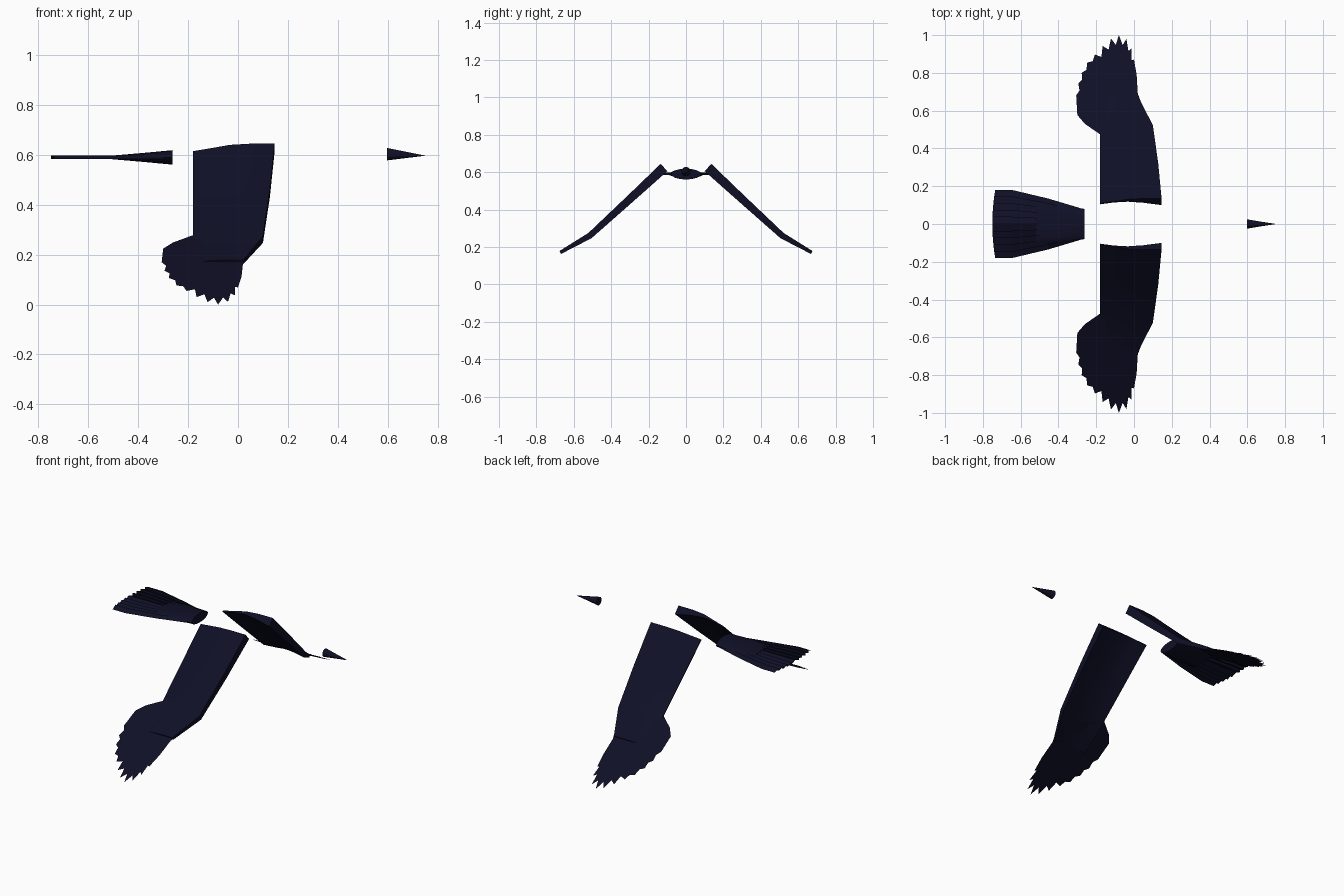
import bpy, bmesh, math
from mathutils import Vector

cube = bpy.data.objects.get("Cube")
if cube:
    bpy.data.objects.remove(cube, do_unlink=True)

navy = bpy.data.materials.new("midnight_navy")
navy.use_nodes = True
navy.diffuse_color = (0.005, 0.005, 0.02, 1)
bsdf = next(n for n in navy.node_tree.nodes if n.type == 'BSDF_PRINCIPLED')
bsdf.inputs["Base Color"].default_value = navy.diffuse_color


def finish(name, bm, smooth=True, fix=True):
    if fix:
        bmesh.ops.recalc_face_normals(bm, faces=bm.faces[:])
    mesh = bpy.data.meshes.new(name)
    bm.to_mesh(mesh)
    bm.free()
    mesh.materials.append(navy)
    obj = bpy.data.objects.new(name, mesh)
    bpy.context.collection.objects.link(obj)
    if smooth:
        bpy.ops.object.select_all(action='DESELECT')
        obj.select_set(True)
        bpy.context.view_layer.objects.active = obj
        bpy.ops.object.shade_smooth_by_angle(angle=math.radians(30))
    return obj


def loft(name, rings, closed=True):
    """Skin a list of equal-length point rows, capping both ends if closed."""
    bm = bmesh.new()
    rows = [[bm.verts.new(p) for p in ring] for ring in rings]
    n = len(rows[0])
    for a, b in zip(rows, rows[1:]):
        for i in range(n if closed else n - 1):
            j = (i + 1) % n
            bm.faces.new((a[i], b[i], b[j], a[j]))
    if closed:
        bm.faces.new(rows[0])
        bm.faces.new(rows[-1])
    return finish(name, bm, closed)


def ellipse(x, z, ry, rz, n=16):
    return [(x, ry * math.cos(2 * math.pi * i / n), z + rz * math.sin(2 * math.pi * i / n))
            for i in range(n)]


# Cambered wing section: (chord fraction from leading edge, height fraction)
SECTION = [(0, 0), (0, 1), (.3, 1), (.55, .88), (.78, .55), (1, .25),
           (1, .12), (.78, .4), (.55, .52), (.3, .36)]
# Wing stations: leading x, trailing x, lower y, lower z, thickness direction y and z
STATIONS = [(.146, -.18, .10, .605, .035, .04),
            (.128, -.18, .295, .432, .028, .032),
            (.10, -.18, .505, .247, .017, .028),
            (.022, -.20, .668, .163, .008, .016)]
# Feather tips around the wing end, from leading to trailing side
TIPS = [(0, .87), (-.012, .93), (-.04, .98), (-.08, 1), (-.122, .982), (-.166, .943),
        (-.207, .897), (-.247, .855), (-.277, .80), (-.295, .745), (-.306, .68)]


def wing(side, s):
    rings = [[(lead + (trail - lead) * f, s * (y + h * dy), z + h * dz) for f, h in SECTION]
             for lead, trail, y, z, dy, dz in STATIONS]
    loft(side + "_wing_arm", rings)

    # Flat fan of flight feathers with notches between the tips
    pivot = Vector((-.06, .6))
    outline = [Vector(p) for p in ((-.05, .53), (.07, .56), (.02, .69), (.014, .79))]
    for i, tip in enumerate(TIPS):
        tip = Vector(tip)
        if i:
            mid = (tip + Vector(TIPS[i - 1])) / 2
            depth = .11 if i < 7 else .05
            outline.append(mid.lerp(pivot, depth))
        outline.append(tip)
    outline += [Vector(p) for p in ((-.30, .577), (-.26, .53), (-.18, .475))]
    bm = bmesh.new()
    face = bm.faces.new([bm.verts.new((p.x, s * p.y, .53 * (1 - p.y))) for p in outline])
    face.normal_update()
    if face.normal.z < 0:
        face.normal_flip()
    bmesh.ops.triangulate(bm, faces=[face])
    finish(side + "_flight_feathers", bm, False, False)


wing("left", 1)
wing("right", -1)

# Tapering tail base
loft("tail_base", [ellipse(-.262, .59, .08, .029), ellipse(-.38, .59, .095, .018),
                   ellipse(-.52, .59, .10, .006)])

# Tail fan of overlapping feathers stepping down from the middle
FEATHERS = 5
steps = []
for i in range(FEATHERS):
    steps += [(i / FEATHERS, .598), ((i + 1) / FEATHERS, .584)]
steps = [(-t, z) for t, z in reversed(steps)] + steps[1:]
rows = []
for x, half in ((-.735, .18), (-.645, .18), (-.455, .135), (-.264, .078)):
    bow = .015 if x < -.7 else 0
    rows.append([(x - bow * (1 - t * t), t * half, z) for t, z in steps])
tail = loft("tail_feathers", rows, False)
if sum(p.normal.z for p in tail.data.polygons) < 0:
    tail.data.flip_normals()

# Pointed beak
loft("beak", [ellipse(.597, .603, .025, .025), ellipse(.675, .6, .012, .0125),
              ellipse(.75, .597, .0005, .0005)])
